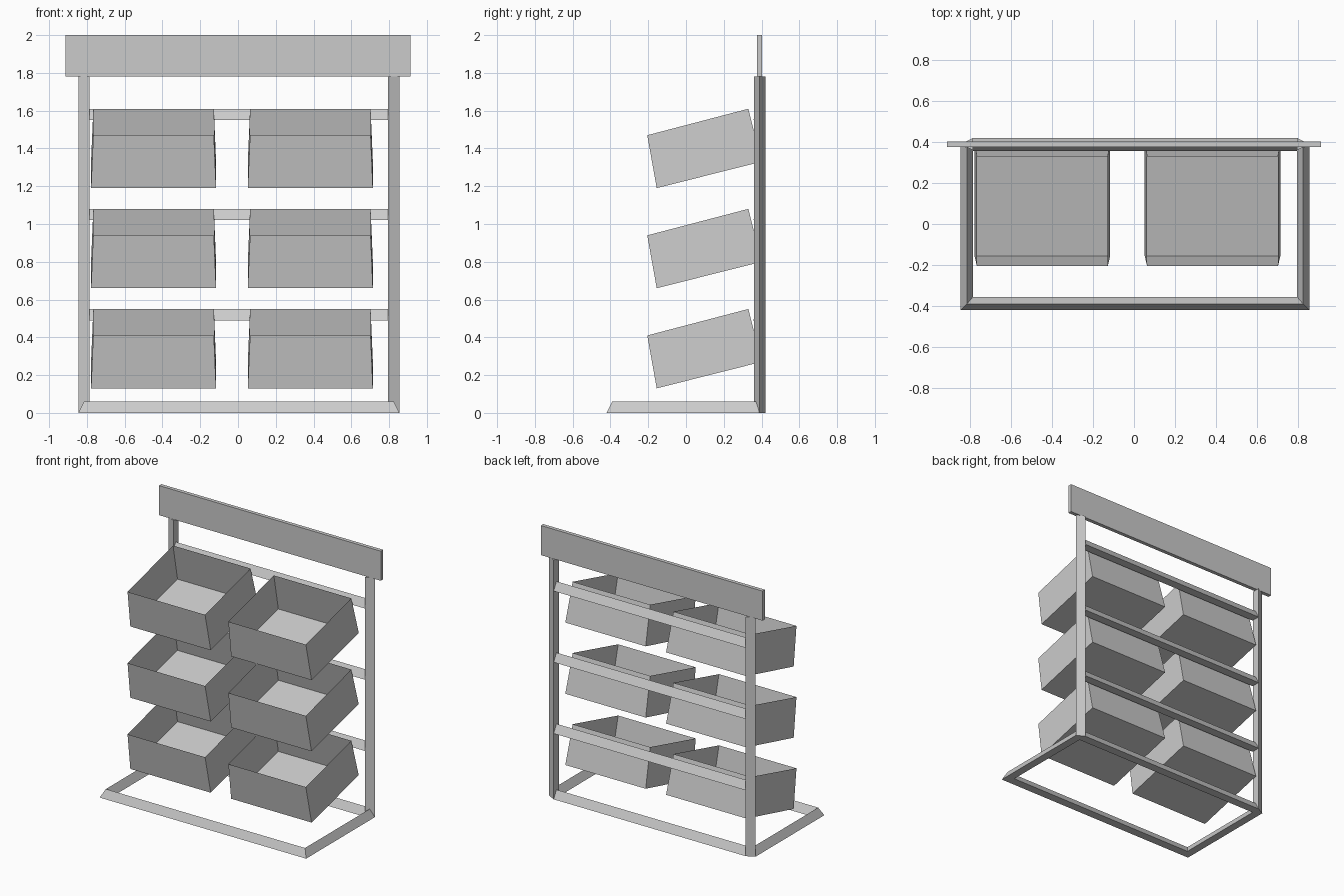
import bpy
import bmesh
from mathutils import Vector

if "Cube" in bpy.data.objects:
    bpy.data.objects.remove(bpy.data.objects["Cube"])

grey = bpy.data.materials.new("plain_grey")
grey.use_nodes = True
grey.diffuse_color = (0.6, 0.6, 0.6, 1)
grey.node_tree.nodes["Principled BSDF"].inputs["Base Color"].default_value = (0.6, 0.6, 0.6, 1)


def loft(name, start, end, open_start=False):
    """Join two matching outlines with side faces and caps."""
    bm = bmesh.new()
    a = [bm.verts.new(p) for p in start]
    b = [bm.verts.new(p) for p in end]
    n = len(a)
    for i in range(n):
        j = (i + 1) % n
        bm.faces.new((a[i], a[j], b[j], b[i]))
    bm.faces.new(b)
    if not open_start:
        bm.faces.new(a[::-1])
    bmesh.ops.recalc_face_normals(bm, faces=bm.faces)
    mesh = bpy.data.meshes.new(name)
    bm.to_mesh(mesh)
    bm.free()
    mesh.materials.append(grey)
    obj = bpy.data.objects.new(name, mesh)
    bpy.context.collection.objects.link(obj)
    return obj


CX = 0.005                    # centre of the frame
OUT, RIDGE, INN = 0.85, 0.82, 0.79   # outer, ridge and inner half widths
FRONT, BACK, H = -0.42, 0.42, 0.06


def cross_rail(name, z):
    """Triangular bar between the posts, ridge on top."""
    section = [(0.355, z), (0.388, z + H), (BACK, z)]
    loft(name, [(CX - INN, y, h) for y, h in section],
         [(CX + INN, y, h) for y, h in section])


# Base: mitred front rail and two side rails
loft("base_front_rail",
     [(CX - OUT, FRONT, 0), (CX - RIDGE, -0.39, H), (CX - INN, -0.355, 0)],
     [(CX + OUT, FRONT, 0), (CX + RIDGE, -0.39, H), (CX + INN, -0.355, 0)])
for side, s in (("left", 1), ("right", -1)):
    loft("base_rail_" + side,
         [(CX + s * OUT, FRONT, 0), (CX + s * RIDGE, -0.39, H), (CX + s * INN, -0.355, 0)],
         [(CX + s * OUT, 0.39, 0), (CX + s * RIDGE, 0.37, H), (CX + s * INN, 0.39, 0)])
    # Triangular post with its ridge facing outward
    section = [(CX + s * INN, 0.36), (CX + s * OUT, 0.388), (CX + s * INN, BACK)]
    loft("post_" + side, [(x, y, 0) for x, y in section],
         [(x, y, 1.78) for x, y in section])

cross_rail("base_back_rail", 0)

# Header board
board = [(-0.913, 0.375), (0.913, 0.375), (0.913, 0.403), (-0.913, 0.403)]
loft("header_board", [(x, y, 1.78) for x, y in board], [(x, y, 2) for x, y in board])

# Three rows of tilted open bins, each hung on a rail
for row in range(3):
    z = 0.53 * row
    cross_rail(f"bin_rail_{row + 1}", 0.49 + z)
    for side, x in (("right", -0.447), ("left", 0.383)):
        rim = [(x - 0.319, 0.33, 0.55 + z), (x + 0.319, 0.33, 0.55 + z),
               (x + 0.319, -0.205, 0.41 + z), (x - 0.319, -0.205, 0.41 + z)]
        floor = [(x - 0.331, 0.4, 0.27 + z), (x + 0.331, 0.4, 0.27 + z),
                 (x + 0.331, -0.155, 0.13 + z), (x - 0.331, -0.155, 0.13 + z)]
        loft(f"bin_{side}_{row + 1}", rim, floor, open_start=True)
